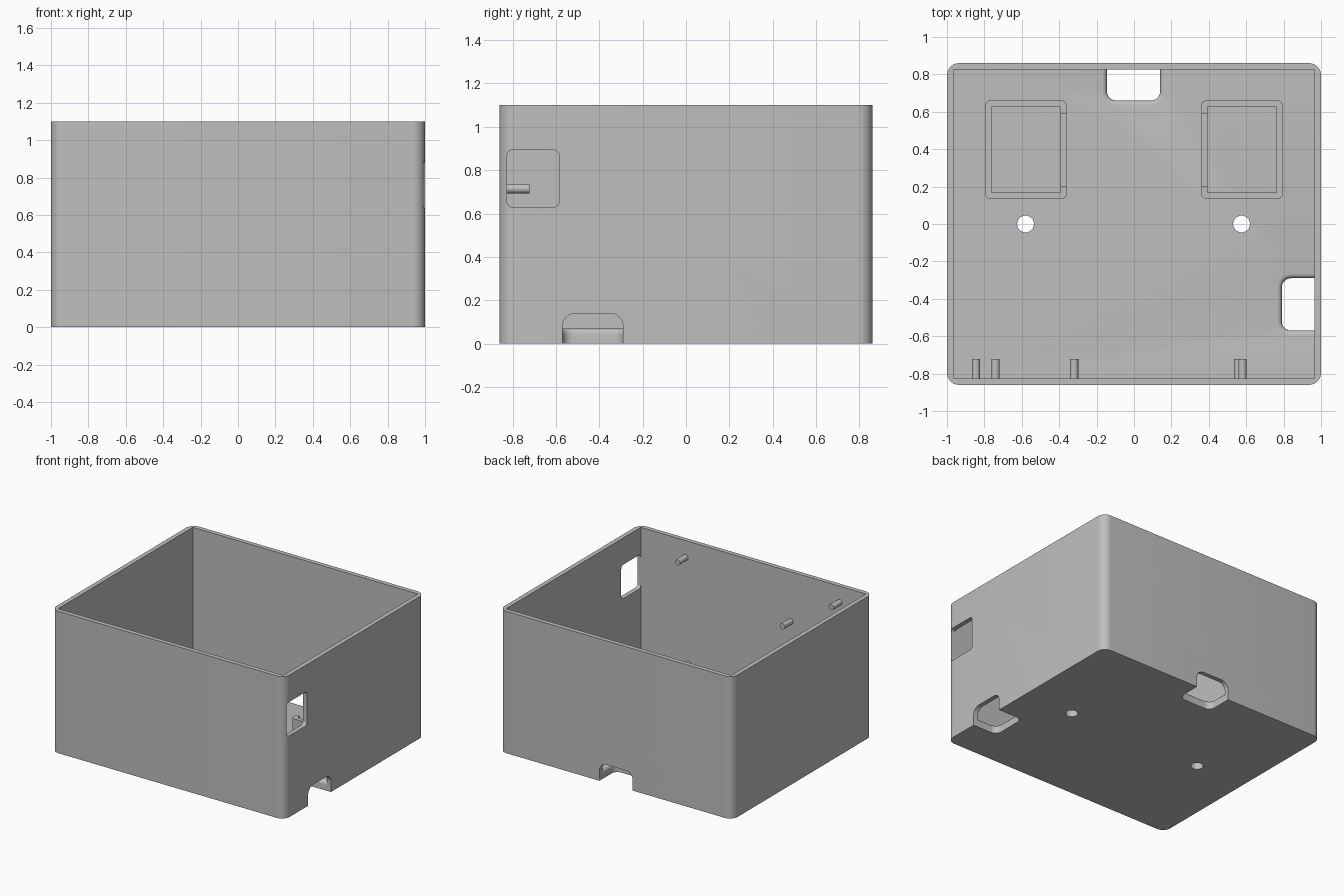
import bpy, bmesh, math
from mathutils import Vector, Matrix

cube = bpy.data.objects.get("Cube")
if cube:
    bpy.data.objects.remove(cube, do_unlink=True)

W, D, H = 1.0, 0.86, 1.10      # half width, half depth, height
WALL, FLOOR = 0.035, 0.07
IX, IY = W - WALL, D - WALL

grey = bpy.data.materials.new("grey_plastic")
grey.use_nodes = True
colour = (0.52, 0.52, 0.52, 1)
grey.diffuse_color = colour
grey.node_tree.nodes["Principled BSDF"].inputs["Base Color"].default_value = colour


def outline(x0, x1, y0, y1, radii, steps=8):
    """Rounded rectangle; radii run from lower left anticlockwise."""
    pts = []
    corners = [(x0, y0, 1, 1), (x1, y0, -1, 1), (x1, y1, -1, -1), (x0, y1, 1, -1)]
    for i, ((x, y, sx, sy), r) in enumerate(zip(corners, radii)):
        if r <= 0:
            pts.append((x, y))
            continue
        for k in range(steps + 1):
            a = math.pi * (1 + i / 2) + k / steps * math.pi / 2
            pts.append((x + sx * r + r * math.cos(a), y + sy * r + r * math.sin(a)))
    return pts


def loft(name, layers, matrix=Matrix()):
    """Closed solid through a stack of (outline, height) layers."""
    bm = bmesh.new()
    rings = [[bm.verts.new(matrix @ Vector((x, y, z))) for x, y in pts] for pts, z in layers]
    bm.faces.new(rings[0])
    bm.faces.new(rings[-1])
    n = len(rings[0])
    for a, b in zip(rings, rings[1:]):
        for i in range(n):
            j = (i + 1) % n
            bm.faces.new((a[i], a[j], b[j], b[i]))
    bmesh.ops.recalc_face_normals(bm, faces=bm.faces)
    mesh = bpy.data.meshes.new(name)
    bm.to_mesh(mesh)
    bm.free()
    mesh.materials.append(grey)
    obj = bpy.data.objects.new(name, mesh)
    bpy.context.collection.objects.link(obj)
    return obj


def select(obj):
    bpy.ops.object.select_all(action='DESELECT')
    obj.select_set(True)
    bpy.context.view_layer.objects.active = obj


def cut(obj, cutter):
    cutter.hide_render = True
    mod = obj.modifiers.new("cut", 'BOOLEAN')
    mod.operation, mod.solver, mod.object = 'DIFFERENCE', 'EXACT', cutter
    select(obj)
    bpy.ops.object.modifier_apply(modifier=mod.name)
    bpy.data.objects.remove(cutter, do_unlink=True)


def smooth(obj):
    select(obj)
    bpy.ops.object.shade_smooth_by_angle(angle=math.radians(30))


def circle(x, y, r, n=24):
    return [(x + r * math.cos(2 * math.pi * k / n), y + r * math.sin(2 * math.pi * k / n))
            for k in range(n)]


# Open box: rounded outside corners, square inside corners
box = loft("box_shell", [(outline(-W, W, -D, D, [0.065] * 4), z) for z in (0, H)])
cut(box, loft("cavity", [(outline(-IX, IX, -IY, IY, [0] * 4), z) for z in (FLOOR, H + 0.1)]))

# Maps a drawn (across, up, out) profile onto the side (+x) and back (+y) walls
TO_SIDE = Matrix(((0, 0, 1, 0), (1, 0, 0, 0), (0, 1, 0, 0), (0, 0, 0, 1)))
TO_BACK = Matrix(((1, 0, 0, 0), (0, 0, 1, 0), (0, 1, 0, 0), (0, 0, 0, 1)))
# Maps a floor outline drawn as (along wall, out from centre, up)
FLOOR_SIDE = Matrix(((0, 1, 0, 0), (1, 0, 0, 0), (0, 0, 1, 0), (0, 0, 0, 1)))


def cable_notch(a0, a1, inner, wall_in, to_wall, to_floor):
    """Opening through wall and floor, with an eased upper floor edge."""
    cut(box, loft("wall_notch", [(outline(a0, a1, -0.1, 0.14, [0, 0, 0.06, 0.06]), d)
                                 for d in (wall_in - 0.01, wall_in + 0.2)], to_wall))
    ease = 0.025
    layers = [(0, -0.1)]
    for k in range(6):
        t = k / 5 * math.pi / 2
        layers.append((ease * (1 - math.cos(t)), FLOOR - ease + ease * math.sin(t)))
    layers.append((ease, FLOOR + 0.05))
    cut(box, loft("floor_notch", [(outline(a0 - e, a1 + e, inner - e, wall_in,
                                           [0.05 + e, 0.05 + e, 0, 0]), z)
                                  for e, z in layers], to_floor))


cable_notch(-0.57, -0.29, 0.79, IX, TO_SIDE, FLOOR_SIDE)
cable_notch(-0.145, 0.14, 0.66, IY, TO_BACK, Matrix())

# Side window next to the front wall
cut(box, loft("window", [(outline(-IY, -0.585, 0.63, 0.893, [0.025] * 4), d)
                         for d in (W - 0.1, W + 0.1)], TO_SIDE))

# Mounting holes through the floor
for x in (-0.58, 0.575):
    cut(box, loft("floor_hole", [(circle(x, 0, 0.045), z) for z in (-0.1, 0.2)]))
smooth(box)

# Two raised holder frames, each with a dip in the wall facing the middle
TOP = 0.24
for side, name in ((-1, "right_holder_frame"), (1, "left_holder_frame")):
    xs = sorted((side * 0.36, side * 0.795))
    frame = loft(name, [(outline(*xs, 0.135, 0.66, [0.025] * 4), z) for z in (FLOOR - 0.01, TOP)])
    cut(frame, loft("pocket", [(outline(xs[0] + 0.033, xs[1] - 0.033, 0.168, 0.627, [0] * 4), z)
                               for z in (FLOOR - 0.1, TOP + 0.1)]))
    dip = sorted((side * 0.3, side * 0.45))
    cut(frame, loft("dip", [(outline(*dip, 0.2, 0.59, [0] * 4), z) for z in (0.15, TOP + 0.1)]))
    smooth(frame)

# Board pins on the inside of the front wall
PINS = [(0.58, 0.97), (0.557, 0.15), (-0.32, 0.715), (-0.32, 0.24), (-0.74, 0.975), (-0.845, 0.24)]
for i, (x, z) in enumerate(PINS):
    smooth(loft(f"board_pin_{i + 1}", [(circle(x, z, 0.022, 20), y) for y in (-IY - 0.01, -0.722)],
                TO_BACK))
